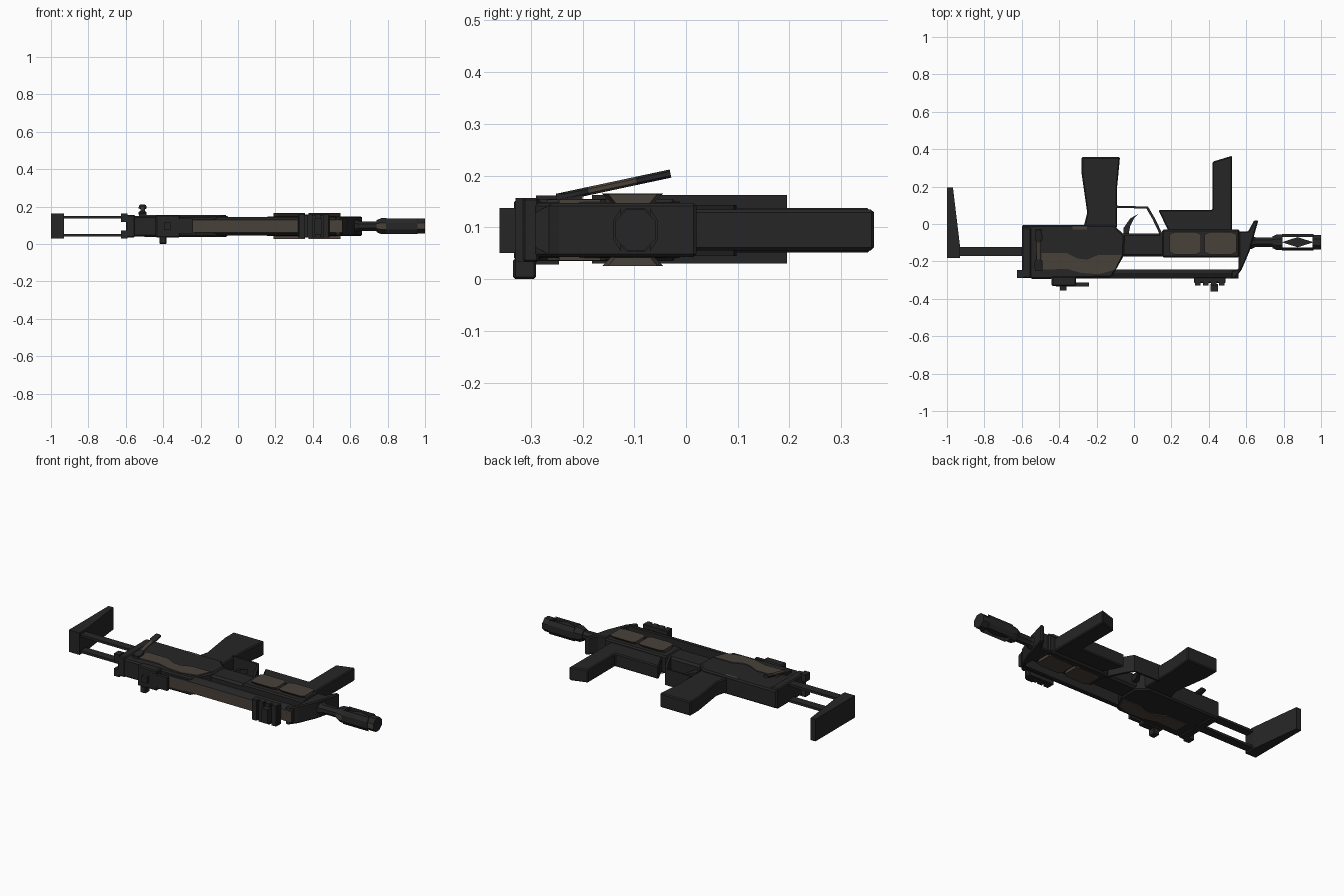
import bpy, bmesh, math
from mathutils import Vector

if "Cube" in bpy.data.objects:
    bpy.data.objects.remove(bpy.data.objects["Cube"])

CZ = 0.095  # mid-plane of the part that lies flat


def material(name, rgb):
    m = bpy.data.materials.new(name)
    m.diffuse_color = (*rgb, 1)
    m.use_nodes = True
    m.node_tree.nodes["Principled BSDF"].inputs["Base Color"].default_value = m.diffuse_color
    return m


DARK = material("charcoal metal", (0.019, 0.019, 0.019))
BROWN = material("worn brown", (0.066, 0.053, 0.043))


def finish(name, bm, mat, bevel=0, rule=None):
    bmesh.ops.recalc_face_normals(bm, faces=bm.faces)
    if bevel:
        bmesh.ops.bevel(bm, geom=[e for e in bm.edges if e.calc_face_angle(0) > 0.9],
                        offset=bevel, segments=1, affect='EDGES', profile=0.5)
        bmesh.ops.recalc_face_normals(bm, faces=bm.faces)
    me = bpy.data.meshes.new(name)
    me.materials.append(mat)
    if rule:
        me.materials.append(BROWN)
        for f in bm.faces:
            f.normal_update()
            f.material_index = int(rule(f))
    bm.to_mesh(me)
    bm.free()
    ob = bpy.data.objects.new(name, me)
    bpy.context.collection.objects.link(ob)
    return ob


def loft(name, rings, mat, bevel=0, rule=None):
    bm = bmesh.new()
    vs = [[bm.verts.new(p) for p in r] for r in rings]
    n = len(vs[0])
    for a, b in zip(vs, vs[1:]):
        for i in range(n):
            bm.faces.new((a[i], a[(i + 1) % n], b[(i + 1) % n], b[i]))
    bm.faces.new(vs[0])
    bm.faces.new(vs[-1])
    return finish(name, bm, mat, bevel, rule)


def plate(name, pts, z0, z1, mat=DARK, bevel=0):
    """Side profile in x/y, extruded through z."""
    return loft(name, [[(x, y, z) for x, y in pts] for z in (z0, z1)], mat, bevel)


def box(name, x0, x1, y0, y1, z0, z1, mat=DARK, bevel=0):
    return plate(name, [(x0, y0), (x1, y0), (x1, y1), (x0, y1)], z0, z1, mat, bevel)


def bar(name, x0, x1, sec, mat=DARK, rule=None, bevel=0):
    """Cross-section in y/z, extruded along x."""
    return loft(name, [[(x, y, z) for y, z in sec] for x in (x0, x1)], mat, bevel, rule)


def turned(name, profile, y, n=8, rule=None):
    """Round part along x from (x, radius) pairs."""
    rings = []
    for x, r in profile:
        rings.append([(x, y + r * math.cos(2 * math.pi * (i + .5) / n),
                       CZ + r * math.sin(2 * math.pi * (i + .5) / n)) for i in range(n)])
    return loft(name, rings, DARK, 0, rule)


# Sliding stock: butt and twin arms
plate("butt", [(-1, .195), (-.968, .195), (-.93, -.12), (-.93, -.182), (-1, -.182)], .03, .163)
for side, z in (("upper", .142), ("lower", .046)):
    box("stock_arm_" + side, -.94, -.55, -.172, -.122, z - .007, z + .007)
    # sling lugs at the back
    zz = CZ + math.copysign(.045, z - CZ)
    box("rear_lug_" + side, -.625, -.59, -.29, -.245, zz - .022, zz + .022)

# Receiver, chamfered, with worn side panels
plate("receiver", [(-.6, -.005), (-.11, -.005), (-.05, -.06), (-.055, -.17), (-.1, -.25),
                   (-.12, -.285), (-.54, -.295), (-.6, -.265)], .041, .149, DARK, .008)
panel = [(-.5, -.155), (-.36, -.155), (-.3, -.185), (-.25, -.19), (-.19, -.165), (-.065, -.165),
         (-.1, -.245), (-.19, -.268), (-.28, -.262), (-.36, -.24), (-.5, -.245)]
plate("side_panel_upper", panel, .147, .154, BROWN)
plate("side_panel_lower", panel, .036, .043, BROWN)
box("receiver_back_plate", -.6, -.55, -.29, -.02, .035, .155, DARK, .006)
box("ejection_cover", -.33, -.25, -.03, -.012, .146, .15, BROWN)

# Pistol grip with magazine
plate("pistol_grip", [(-.28, .357), (-.075, .357), (-.09, .2), (-.09, -.02), (-.27, -.02),
                      (-.25, .06), (-.28, .27)], .051, .137, DARK, .006)

# Trigger and broad guard
plate("trigger", [(.025, .055), (-.02, .03), (-.055, -.02), (-.055, -.06), (-.03, -.06),
                  (-.02, -.01), (0, .03)], .08, .11)
plate("trigger_guard", [(-.1, .098), (.075, .093), (.112, .03), (.158, -.065), (.142, -.065),
                        (.098, .028), (.066, .083), (-.1, .086)], .045, .143)

# Barrel shroud and forend
box("barrel_shroud", -.07, .2, -.175, -.05, .05, .14, DARK, .012)
box("forend_core", .15, .565, -.178, -.03, .042, .146, DARK, .008)
plate("front_grip", [(.13, .075), (.42, .075), (.42, .333), (.525, .365), (.525, -.04),
                     (.185, -.04)], .055, .135, DARK, .006)

# Flared side pads on the forend, two per side
pad = [(-.162, 1), (-.044, 1), (-.068, .66), (-.138, .66)]
for side, s in (("upper", 1), ("lower", -1)):
    for i, (x0, x1) in enumerate(((.19, .358), (.377, .547))):
        rings = []
        for x, k in ((x0, .8), (x0 + .025, 1), (x1 - .025, 1), (x1, .8)):
            rings.append([(x, -.103 + (y + .103) * k, CZ + s * .07 * h * (.95 + .05 * k))
                          for y, h in pad])
        loft(f"forend_pad_{side}_{i}", rings, BROWN)

# Top beam, brown along its upper edge
bar("top_beam", -.52, .56, [(-.243, .046), (-.243, .144), (-.262, .144), (-.292, .128),
                            (-.292, .062), (-.262, .046)], DARK,
    lambda f: f.normal.y < -.9)

# Slanted front frame and its tip
plate("front_frame", [(.52, -.292), (.54, -.292), (.575, -.245), (.62, -.14), (.665, .02),
                      (.643, .02), (.61, -.04), (.56, -.04), (.56, -.24), (.52, -.25)],
      .043, .147, DARK, .006)

# Barrel and slotted muzzle brake
BY = -.0975
turned("barrel", [(.56, .045), (.63, .038), (.65, .028), (.79, .028)], BY)
front = lambda f: f.normal.y < -.85
turned("muzzle_collar", [(.74, .034), (.765, .046), (.795, .046)], BY, 8, front)
turned("muzzle_end", [(.955, .043), (1, .043)], BY, 8, front)
for side, s in (("front", -1), ("back", 1)):
    bar("muzzle_bar_" + side, .79, .96,
        [(BY + s * .043, CZ - .018), (BY + s * .043, CZ + .018), (BY + s * .028, CZ + .042),
         (BY + s * .028, CZ - .042)])
plate("muzzle_core", [(.79, BY), (.875, BY - .027), (.96, BY), (.875, BY + .027)],
      CZ - .03, CZ + .03)

# Rear sight with elevation leaf and side knob
box("rear_sight_base", -.44, -.31, -.332, -.28, .035, .155, DARK, .006)
box("rear_sight_leaf", -.385, -.24, -.333, -.313, .055, .135)
box("rear_sight_post", -.395, -.36, -.355, -.32, .075, .115)
box("sight_knob", -.42, -.383, -.334, -.29, 0, .04, DARK, .004)

# Front sight rail with ribs and post
box("front_rail_base", .32, .49, -.315, -.285, .033, .157, DARK, .004)
for i in range(4):
    x = .325 + i * .043
    box(f"front_rail_rib_{i}", x, x + .03, -.33, -.31, .033, .157)
box("front_sight_post", .41, .45, -.36, -.32, .05, .137)

# Tilted lever on the side of the receiver
a, b = Vector((-.51, -.25, .157)), Vector((-.51, -.03, .204))
d = (b - a).normalized()
u, v = Vector((1, 0, 0)), Vector((1, 0, 0)).cross(d)
rings = []
for t, w in ((0, .02), (.2, .022), (.28, .012), (.7, .012), (.78, .021), (1, .017)):
    c = a.lerp(b, t)
    rings.append([c + u * p * w + v * q * .008 for p, q in
                  ((-1, -.5), (-1, .5), (-.5, 1), (.5, 1), (1, .5), (1, -.5), (.5, -1), (-.5, -1))])
loft("side_lever", rings, DARK, 0, lambda f: -.19 < f.calc_center_median().y < -.09)
box("lever_pivot", -.53, -.49, -.25, -.2, .145, .165)
